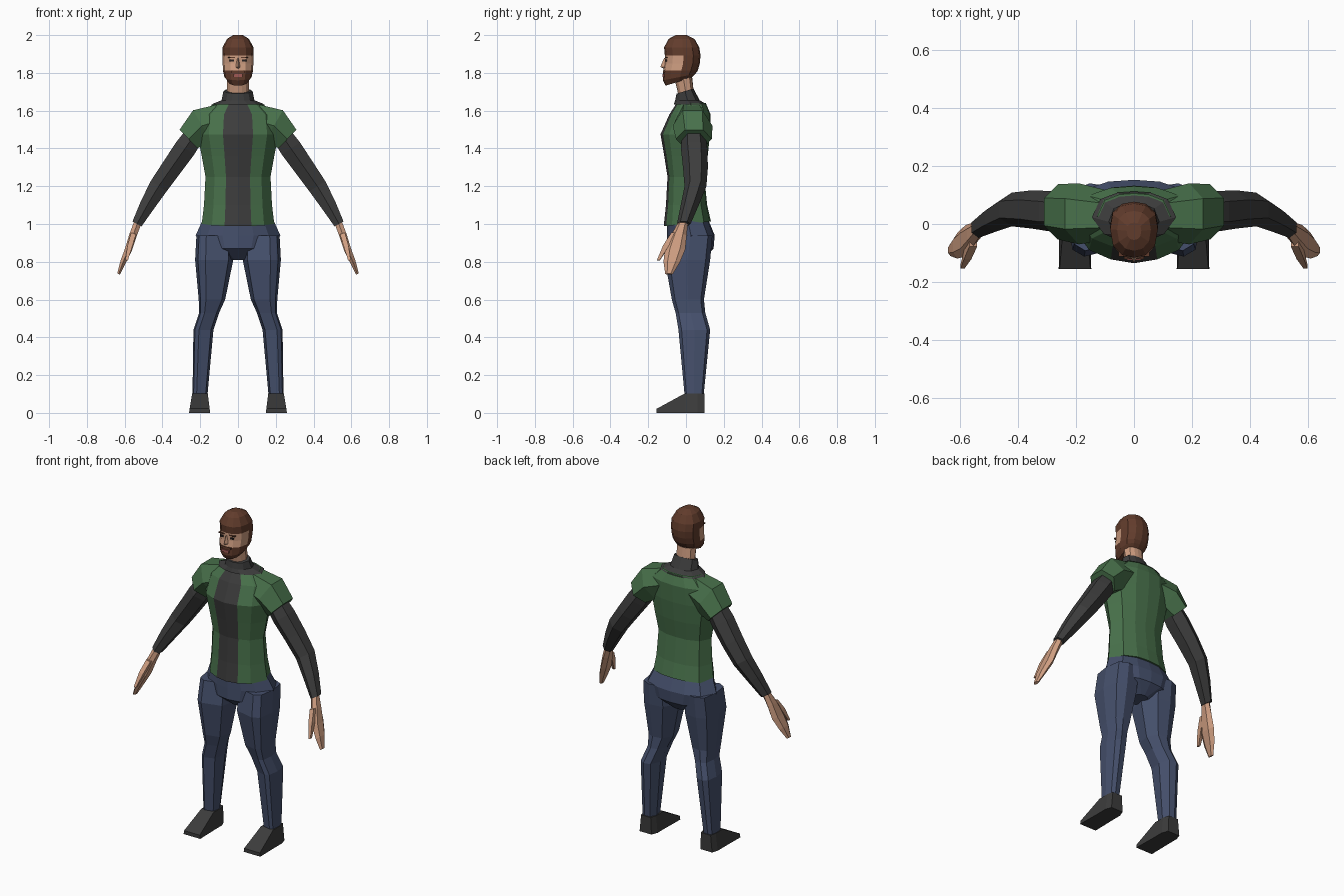
import bpy, bmesh
from mathutils import Vector as V
from math import cos, sin, pi


def mat(name, r, g, b):
    m = bpy.data.materials.new(name)
    m.diffuse_color = (r, g, b, 1)
    return m


GREEN = mat("green_cloth", .065, .165, .07)
DARK = mat("dark_cloth", .045, .045, .045)
DENIM = mat("denim", .06, .08, .15)
SKIN = mat("skin", .62, .34, .22)
HAIR = mat("hair", .12, .045, .025)
LIPS = mat("lips", .35, .1, .09)
EYE = mat("eye", .02, .015, .015)


def loft(name, rings, mats, rule=None, flip=1):
    """Skin closed rings of equal point count, cap both ends, flat shading."""
    bm = bmesh.new()
    vs = [[bm.verts.new((p[0] * flip, p[1], p[2])) for p in r] for r in rings]
    n = len(vs[0])
    for a, b in zip(vs, vs[1:]):
        for i in range(n):
            j = (i + 1) % n
            bm.faces.new((a[i], a[j], b[j], b[i]))
    bm.faces.new(vs[0])
    bm.faces.new(vs[-1])
    bmesh.ops.recalc_face_normals(bm, faces=bm.faces)
    if rule:
        for f in bm.faces:
            f.material_index = rule(f.calc_center_median())
    me = bpy.data.meshes.new(name)
    bm.to_mesh(me)
    bm.free()
    for m in mats:
        me.materials.append(m)
    ob = bpy.data.objects.new(name, me)
    bpy.context.collection.objects.link(ob)
    return ob


def levels(rows, half):
    """Symmetric horizontal rings: rows of (z, half width, y front, y back, slope)."""
    full = half + [(-x, y) for x, y in reversed(half) if x > 0]
    out = []
    for z, w, yf, yb, s in rows:
        m, h = (yf + yb) / 2, (yb - yf) / 2
        out.append([(x * w, m + y * h, z + s * (m + y * h)) for x, y in full])
    return out


def tube(stations, n):
    """Rings across a path: (x, y, z, in-plane radius, depth radius)."""
    pts = [V(s[:3]) for s in stations]
    out = []
    for i, (p, s) in enumerate(zip(pts, stations)):
        t = pts[min(i + 1, len(pts) - 1)] - pts[max(i - 1, 0)]
        u = V((0, 1, 0)).cross(t).normalized()
        k = 1 / cos(pi / n)
        ang = [2 * pi * (j + .5) / n for j in range(n)]
        out.append([p + u * s[3] * k * cos(a) + V((0, s[4] * sin(a), 0)) for a in ang])
    return out


def box(name, x, y, z, sx, sy, sz, m):
    sq = [(-1, -1), (1, -1), (1, 1), (-1, 1)]
    loft(name, [[(x + a * sx, y + b * sy, z + c * sz) for a, b in sq] for c in (-1, 1)], [m])


# jacket with dark front panel
BODY = [(0, -1), (.37, -.9), (.72, -.65), (1, 0), (.8, .7), (.4, .95), (0, 1)]
loft("jacket", levels([
    (1.0, .192, -.118, .132, .1),
    (1.1, .18, -.106, .112, 0),
    (1.25, .172, -.098, .097, 0),
    (1.36, .192, -.115, .115, 0),
    (1.475, .215, -.135, .127, 0),
    (1.58, .2, -.088, .13, 0),
    (1.64, .125, -.05, .105, 0)], BODY), [GREEN, DARK],
    lambda c: int(abs(c.x) < .065 and c.y < -.02))

# collar and neck
loft("collar", levels([
    (1.632, .145, -.065, .112, 0),
    (1.655, .087, -.057, .072, 0),
    (1.705, .077, -.05, .04, .3)], BODY), [DARK])
loft("neck", levels([
    (1.66, .058, -.035, .045, 0),
    (1.775, .058, -.062, .033, 0)], BODY), [SKIN])

# head: skin face, hair and beard by region
HEAD = [(0, -1), (.5, -.9), (.88, -.55), (1, .05), (.9, .6), (.5, .92), (0, 1)]


def head_rule(c):
    return int(c.z > 1.892 or c.y > 0 or c.z < 1.805)


loft("head", levels([
    (1.765, .052, -.108, .03, .3),
    (1.785, .072, -.122, .05, .2),
    (1.812, .08, -.12, .062, 0),
    (1.85, .081, -.113, .073, 0),
    (1.892, .083, -.112, .077, 0),
    (1.935, .082, -.116, .07, 0),
    (1.98, .058, -.092, .045, 0),
    (2.0, .025, -.055, .005, 0)], HEAD), [SKIN, HAIR], head_rule)
loft("nose", [
    [(-.007, -.105, 1.878), (0, -.116, 1.878), (.007, -.105, 1.878)],
    [(-.016, -.105, 1.83), (0, -.136, 1.832), (.016, -.105, 1.83)],
    [(-.012, -.105, 1.822), (0, -.118, 1.822), (.012, -.105, 1.822)]], [SKIN])
box("mouth", 0, -.116, 1.786, .024, .008, .007, LIPS)
box("moustache", 0, -.113, 1.806, .034, .008, .006, HAIR)

# hips
loft("hips", levels([
    (1.03, .183, -.1, .115, 0),
    (.94, .224, -.1, .152, 0),
    (.87, .19, -.1, .146, 0),
    (.81, .05, -.03, .09, 0)], BODY), [DENIM])

# limbs, built once per side
LEG = [(.45, -1), (.85, -.8), (1, 0), (.85, .8), (.3, 1), (-.5, .9), (-1, .2), (-.75, -.75)]
LEG_ROWS = [  # z, inner x, outer x, front y, back y
    (.94, .03, .22, -.092, .14), (.81, .025, .227, -.112, .128),
    (.6, .068, .208, -.075, .095), (.53, .1, .206, -.055, .102),
    (.44, .13, .236, -.04, .128), (.09, .162, .241, -.007, .093)]
SLEEVE = [(.09, .03, 1.55, .085, .085), (.19, .035, 1.52, .095, .105),
          (.262, .042, 1.45, .068, .095)]
ARM = [(.21, .04, 1.5, .05, .06), (.28, .043, 1.4, .058, .07), (.35, .05, 1.3, .054, .066),
       (.42, .05, 1.2, .05, .058), (.48, .02, 1.1, .04, .048), (.535, -.012, 1.0, .027, .036)]
HAND = [(.53, -.015, 1.01, .02, .026), (.556, -.038, .94, .02, .042),
        (.58, -.058, .865, .019, .054), (.608, -.075, .8, .015, .044),
        (.632, -.09, .735, .008, .02)]
THUMB = [(.553, -.06, .95, .014, .025), (.572, -.105, .885, .013, .022),
         (.59, -.146, .808, .007, .011)]

for tag, f in (("left", 1), ("right", -1)):
    rings = []
    for z, a, b, yf, yb in LEG_ROWS:
        rings.append([((a + b) / 2 + x * (b - a) / 2, (yf + yb) / 2 + y * (yb - yf) / 2, z)
                      for x, y in LEG])
    loft(tag + "_trouser_leg", rings, [DENIM], flip=f)
    # wedge shoe: y, sole x range, top x range, top height
    shoe = [(-.155, .147, .259, .15, .256, .022), (-.008, .15, .257, .16, .243, .102),
            (.06, .15, .257, .16, .243, .102), (.098, .165, .245, .17, .235, .102)]
    loft(tag + "_shoe", [[(a, y, 0), (b, y, 0), (d, y, h), (c, y, h)]
                         for y, a, b, c, d, h in shoe], [DARK], flip=f)
    loft(tag + "_short_sleeve", tube(SLEEVE, 6), [GREEN], flip=f)
    loft(tag + "_arm", tube(ARM, 6), [DARK], flip=f)
    loft(tag + "_hand", tube(HAND, 6), [SKIN], flip=f)
    loft(tag + "_thumb", tube(THUMB, 4), [SKIN], flip=f)
    box(tag + "_eye", f * .033, -.105, 1.865, .011, .006, .005, EYE)
    box(tag + "_eyebrow", f * .035, -.104, 1.882, .018, .007, .003, HAIR)
